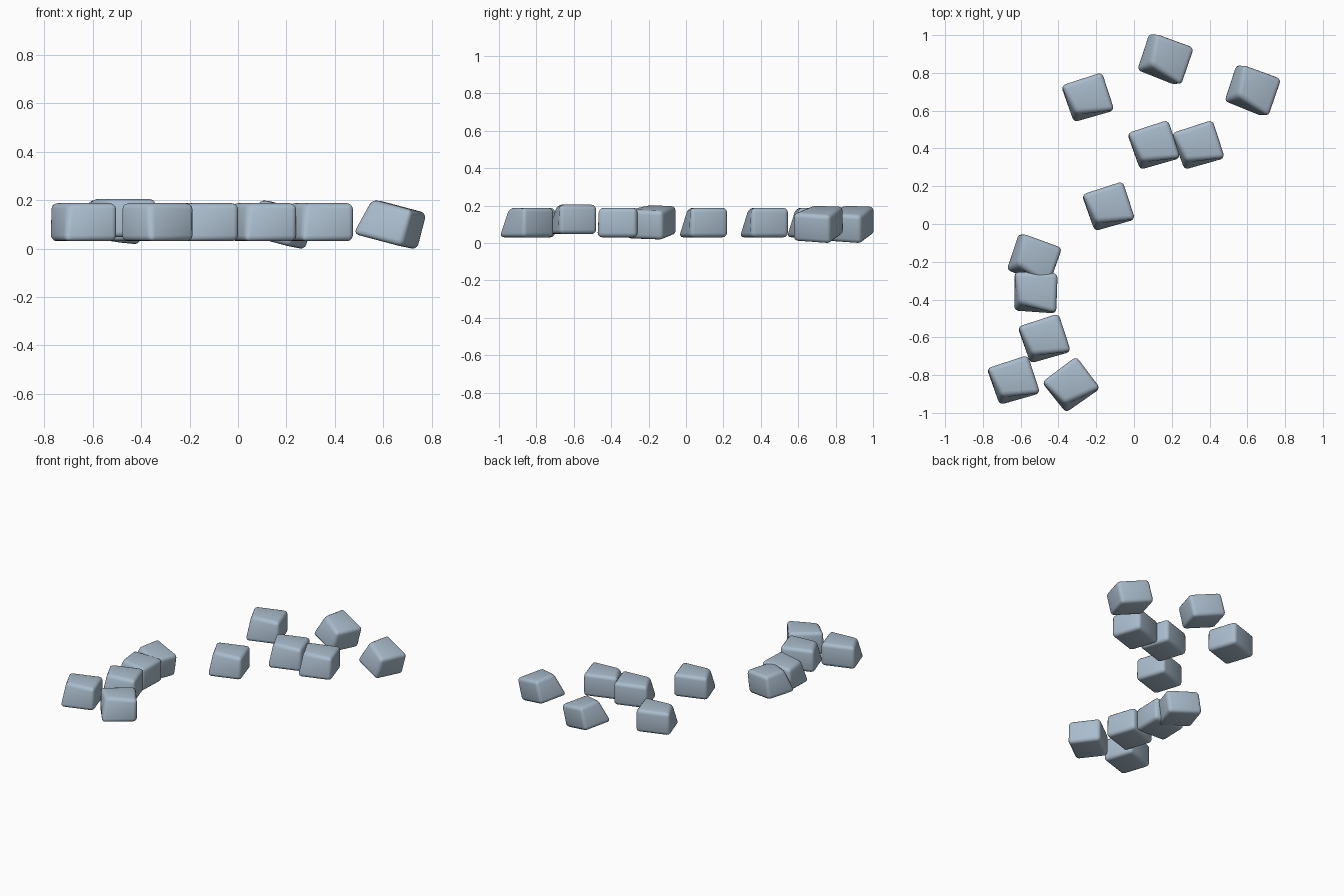
import bpy, bmesh
from math import radians
from mathutils import Vector

cube = bpy.data.objects.get("Cube")
if cube:
    bpy.data.objects.remove(cube, do_unlink=True)

stone = bpy.data.materials.new("pale blue grey stone")
stone.use_nodes = True
colour = (0.40, 0.50, 0.60, 1)
stone.diffuse_color = colour
bsdf = stone.node_tree.nodes["Principled BSDF"]
bsdf.inputs["Base Color"].default_value = colour
bsdf.inputs["Roughness"].default_value = 0.8

# Shared block: a rounded box whose top front right corner is pulled inwards
SIZE = Vector((0.228, 0.212, 0.157))
bm = bmesh.new()
bmesh.ops.create_cube(bm, size=1)
for v in bm.verts:
    v.co = v.co * SIZE
    if v.co.x < 0 and v.co.y < 0 and v.co.z > 0:
        v.co += Vector((0.03, 0.05, 0))
bmesh.ops.bevel(bm, geom=bm.edges[:], offset=0.024, segments=3,
                profile=0.5, affect='EDGES')
for f in bm.faces:
    f.smooth = True
block = bpy.data.meshes.new("stone_block")
bm.to_mesh(block)
bm.free()
block.materials.append(stone)


def place(name, x, y, z=0.109, spin=18, tilt=0, roll=0):
    ob = bpy.data.objects.new(name, block)
    ob.location = (x, y, z)
    ob.rotation_euler = (radians(roll), radians(tilt), radians(spin))
    bpy.context.collection.objects.link(ob)


# Upright blocks sharing one heading
for i, (x, y, z) in enumerate([
        (-0.245, 0.667, 0.109), (0.105, 0.415, 0.109), (0.34, 0.415, 0.109),
        (-0.135, 0.09, 0.109), (-0.475, -0.61, 0.126), (-0.638, -0.83, 0.109)]):
    place(f"upright_stone_{i + 1}", x, y, z)

# Blocks turned another way
place("straight_stone", -0.522, -0.363, spin=-2)
place("turned_stone", -0.333, -0.854, spin=37)

# Blocks tipped over to one side
place("tipped_stone_back", 0.165, 0.872, 0.104, -20, 14, -4)
place("tipped_stone_left", 0.627, 0.707, 0.104, -20, 14, -4)
place("tipped_stone_middle", -0.53, -0.187, 0.112, -20, 8, -2)
